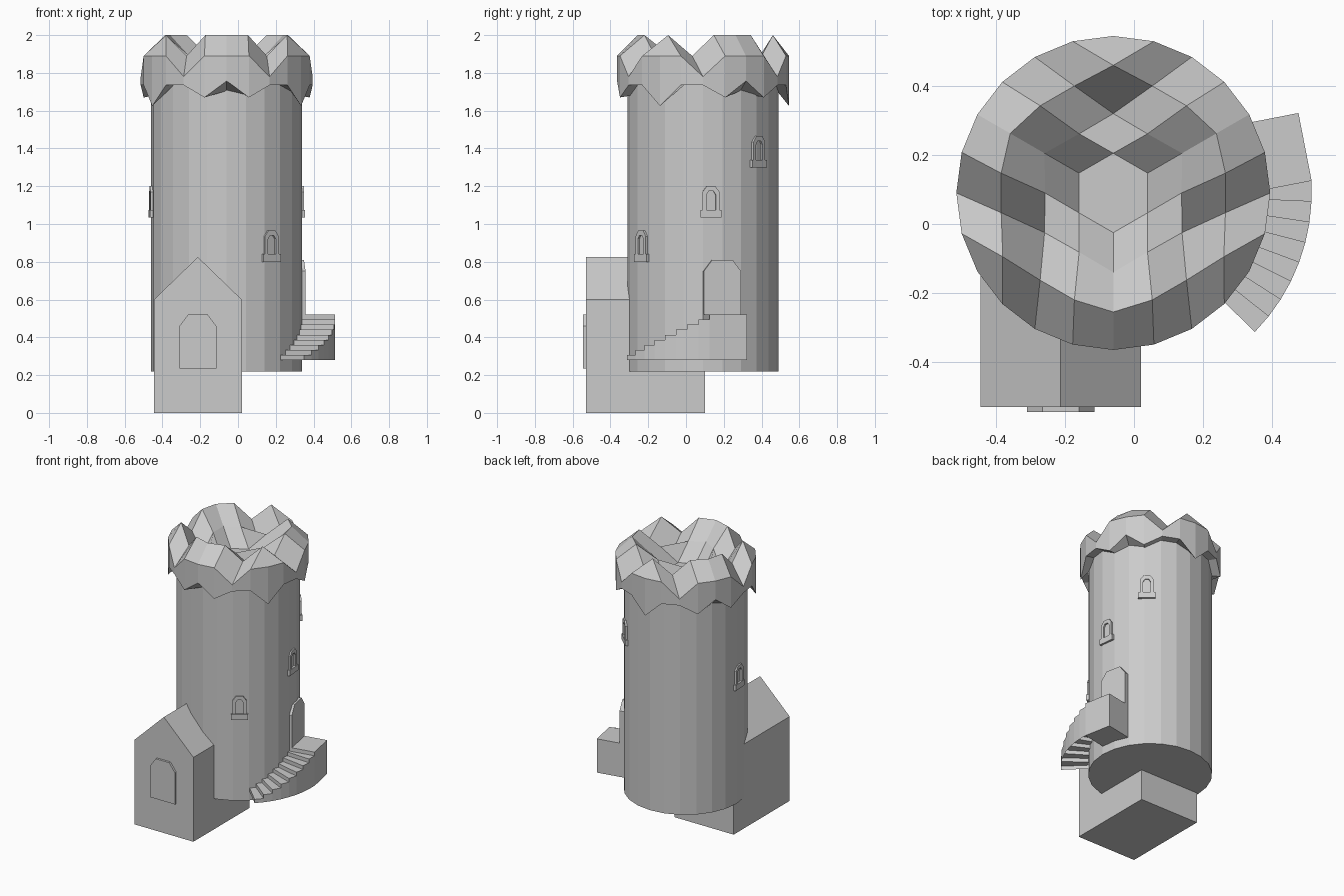
import bpy, bmesh
from math import sin, cos, radians
from mathutils import Matrix, Vector

if "Cube" in bpy.data.objects:
    bpy.data.objects.remove(bpy.data.objects["Cube"])

CX, CY = -0.06, 0.09   # tower axis


def finish(name, bm, normals=True):
    bmesh.ops.remove_doubles(bm, verts=bm.verts, dist=1e-4)
    if normals:
        bmesh.ops.recalc_face_normals(bm, faces=bm.faces)
    me = bpy.data.meshes.new(name)
    bm.to_mesh(me)
    bm.free()
    ob = bpy.data.objects.new(name, me)
    bpy.context.collection.objects.link(ob)
    return ob


def polar(r, deg, z):
    return Vector((CX + r * cos(radians(deg)), CY + r * sin(radians(deg)), z))


def quad(bm, *pts):
    return bm.faces.new([bm.verts.new(p) for p in pts])


def frame(origin, deg):
    """Local x = sideways, y = up, z = outward along the heading."""
    c, s = cos(radians(deg)), sin(radians(deg))
    rot = Matrix(((-s, 0, c), (c, 0, s), (0, 1, 0))).to_4x4()
    return Matrix.Translation(origin) @ rot


def prism(name, profile, d0, d1, mat, hole=None):
    """Extrude a profile from depth d0 to d1; a hole with equal point count makes a frame."""
    bm = bmesh.new()
    n = len(profile)
    P = lambda p, d: mat @ Vector((p[0], p[1], d))
    if hole is None:
        for d in (d0, d1):
            quad(bm, *[P(p, d) for p in profile])
    for i in range(n):
        a, b = profile[i], profile[(i + 1) % n]
        quad(bm, P(a, d0), P(b, d0), P(b, d1), P(a, d1))
        if hole:
            c, e = hole[i], hole[(i + 1) % n]
            quad(bm, P(c, d0), P(e, d0), P(e, d1), P(c, d1))
            for d in (d0, d1):
                quad(bm, P(a, d), P(b, d), P(e, d), P(c, d))
    return finish(name, bm)


def arch(w, h, cx, cz, base=0.0):
    w /= 2
    return [(-w, base), (w, base), (w, h - cz), (w - cx, h), (cx - w, h), (-w, h - cz)]


def rect(w, z0, z1):
    return [(-w / 2, z0), (w / 2, z0), (w / 2, z1), (-w / 2, z1)]


# tower shaft
bm = bmesh.new()
bmesh.ops.create_cone(bm, cap_ends=True, segments=24, radius1=0.4, radius2=0.4, depth=1.52,
                      matrix=Matrix.Translation((CX, CY, 0.98)))
finish("tower_shaft", bm)

# crumpled crown: three 4x4 patches meeting at the centre, then a ragged skirt
RAD = [[0], [.115, .115], [.23, .198, .23], [.345, .33, .33, .37], [.455] * 5]
HGT = [[1.78], [1.78] * 2, [1.89, 1.89, 1.78], [2, 2, 1.89, 2], [1.89, 1.89, 1.78, 1.89, 1.89]]
SKIRT = [1.757, 1.67, 1.735, 1.735, 1.625]
INNER = [1.705, 1.68, 1.735, 1.735, 1.70]


def crown_point(patch, i, j):
    k, m = max(i, j), min(i, j)
    t = 0 if k == 0 else (60 * j / k if i == k else 120 - 60 * i / k)
    return polar(RAD[k][m], 30 + 120 * patch + t, HGT[k][m])


bm = bmesh.new()
for p in range(3):
    for i in range(4):
        for j in range(4):
            quad(bm, *[crown_point(p, i + a, j + b) for a, b in ((0, 0), (1, 0), (1, 1), (0, 1))])


def rim(n, r, table):
    m = n % 8
    return polar(r, 30 + 15 * n, table[min(m, 8 - m)])


for n in range(24):
    rings = [(0.455, HGT[4]), (0.455, SKIRT), (0.395, INNER)]
    for (r0, t0), (r1, t1) in zip(rings, rings[1:]):
        quad(bm, rim(n, r0, t0), rim(n, r1, t1), rim(n + 1, r1, t1), rim(n + 1, r0, t0))
finish("crown", bm)

# tower windows: arched frame and sill
for k, (deg, z) in enumerate([(-54, 0.80), (6, 1.035), (47, 1.30), (184, 1.035)]):
    mat = frame(Vector((CX, CY, z)), deg)
    prism(f"window_frame_{k}", arch(.09, .165, .022, .03, .03), 0.37, 0.408, mat,
          arch(.05, .14, .013, .02, .04))
    prism(f"window_sill_{k}", rect(.112, 0, .04), 0.37, 0.411, mat)

# porch house with gabled roof, and its door
house = frame(Vector((-0.2125, 0, 0)), -90)
prism("house", [(-.2325, 0), (.2325, 0), (.2325, .6), (0, .825), (-.2325, .6)], -0.10, 0.53, house)
prism("house_door", arch(.195, .285, .045, .06), 0.52, 0.545,
      frame(Vector((-0.2125, 0, 0.235)), -90))

# tower door and landing
side = Vector((-sin(radians(11)), cos(radians(11)), 0)) * 0.025
land = frame(Vector((CX, CY, 0)) + side, 11)
prism("tower_door", [(x, y + .515) for x, y in arch(.2, .295, .045, .06)], 0.36, 0.411, land)
prism("landing", rect(.2, .28, .52), 0.36, 0.571, land)

# curved stair, open underneath
bm = bmesh.new()
N, A0, A1, RI, RO = 8, -44.5, 3.5, 0.385, 0.575
for k in range(N):
    a, b = (A0 + (A1 - A0) * (k + d) / N for d in (0, 1))
    z0, z1 = 0.28 + 0.0267 * k, 0.28 + 0.0267 * (k + 1)
    quad(bm, polar(RI, a, z1), polar(RO, a, z1), polar(RO, b, z1), polar(RI, b, z1))
    quad(bm, polar(RI, a, z0), polar(RO, a, z0), polar(RO, a, z1), polar(RI, a, z1))
    quad(bm, polar(RO, a, .28), polar(RO, b, .28), polar(RO, b, z1), polar(RO, a, z1))
finish("stair", bm, normals=False)
